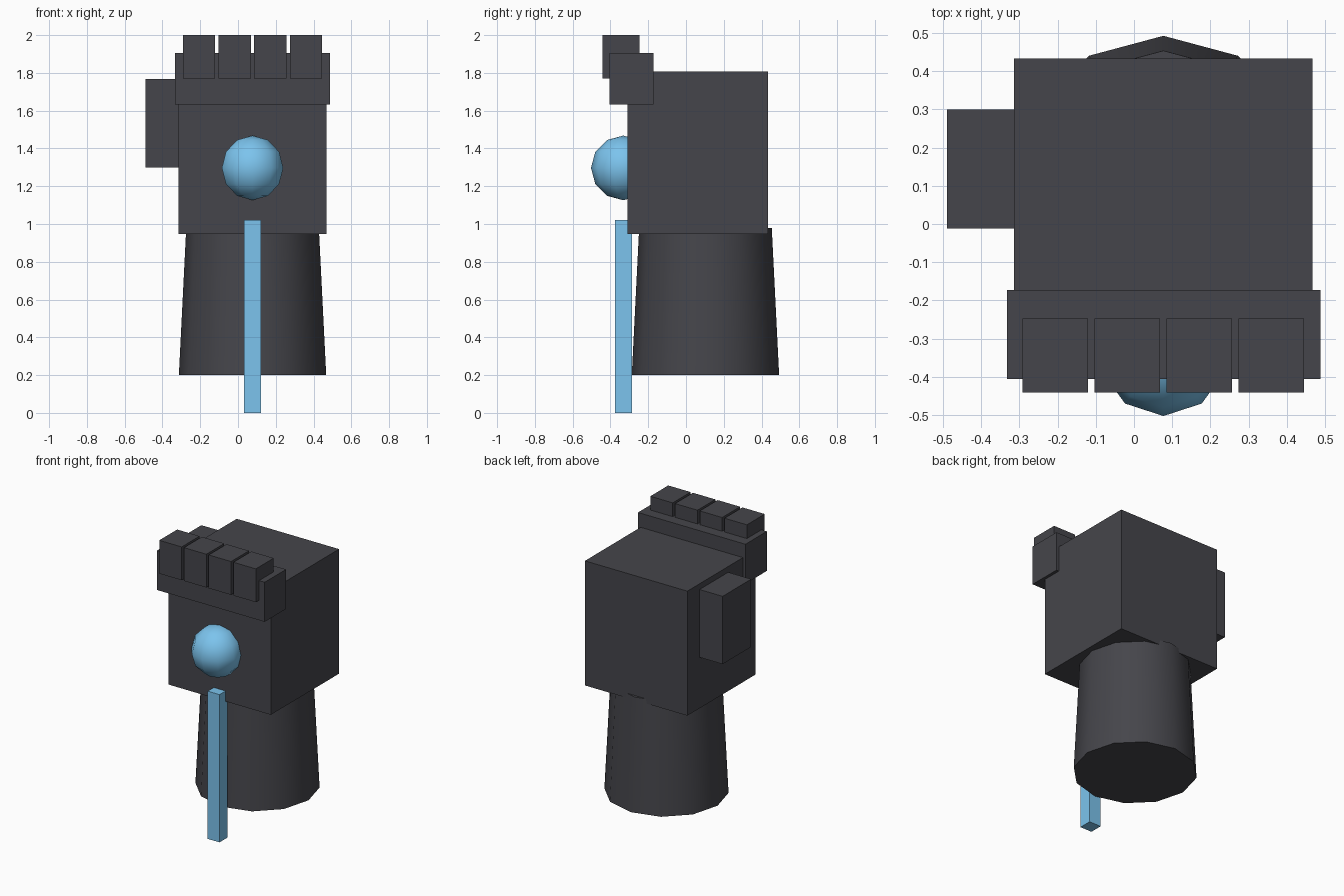
import bpy, math

if "Cube" in bpy.data.objects:
    bpy.data.objects.remove(bpy.data.objects["Cube"])


def material(name, color):
    m = bpy.data.materials.new(name)
    m.diffuse_color = (*color, 1)
    m.use_nodes = True
    m.node_tree.nodes["Principled BSDF"].inputs["Base Color"].default_value = m.diffuse_color
    return m


DARK = material("dark_metal", (0.06, 0.06, 0.07))
BLUE = material("glow_blue", (0.2, 0.55, 0.85))
CX = 0.077  # centre line of the forearm and palm


def finish(name, mat):
    o = bpy.context.object
    o.name = name
    o.data.materials.append(mat)
    return o


def box(name, x, y, z, mat=DARK):
    """Box spanning the given (min, max) ranges."""
    bpy.ops.mesh.primitive_cube_add(size=1, location=[sum(r) / 2 for r in (x, y, z)])
    o = finish(name, mat)
    o.scale = [r[1] - r[0] for r in (x, y, z)]
    bpy.ops.object.transform_apply(location=False, rotation=False, scale=True)
    return o


# Forearm: tapered twelve-sided column
bpy.ops.mesh.primitive_cone_add(vertices=12, radius1=0.39, radius2=0.351, depth=0.78,
                                location=(CX, 0.103, 0.59))
finish("forearm", DARK)
bpy.ops.object.shade_smooth_by_angle(angle=math.radians(40))

# Palm, knuckle bar and thumb
box("palm", (-0.314, 0.468), (-0.31, 0.434), (0.948, 1.808))
box("knuckle_bar", (-0.333, 0.488), (-0.406, -0.173), (1.632, 1.905))
box("thumb", (-0.49, -0.18), (-0.012, 0.3), (1.3, 1.768))

# Four fingertips
for i in range(4):
    x = -0.292 + i * 0.1888
    box(f"finger_{i + 1}", (x, x + 0.171), (-0.442, -0.247), (1.77, 2.0))

# Glowing orb and the strip below it
bpy.ops.mesh.primitive_uv_sphere_add(segments=10, ring_count=6, radius=0.171,
                                     location=(CX, -0.332, 1.297))
finish("energy_orb", BLUE)
bpy.ops.object.shade_smooth()
box("energy_strip", (0.032, 0.122), (-0.376, -0.287), (0, 1.02), BLUE)
